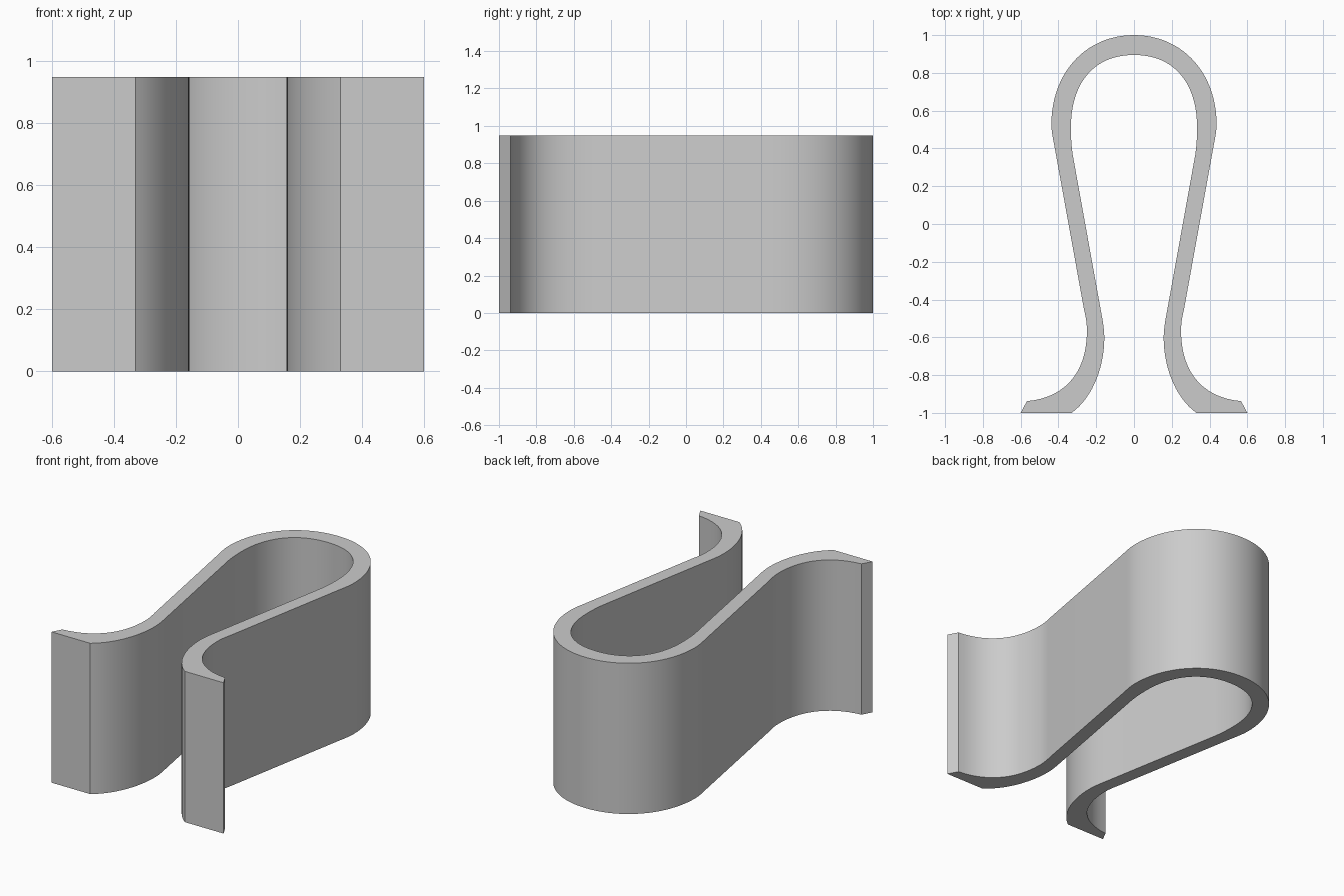
import bpy
import bmesh
import math
from mathutils import Vector
from mathutils.geometry import interpolate_bezier

HEIGHT = 0.95

cube = bpy.data.objects.get("Cube")
if cube:
    bpy.data.objects.remove(cube, do_unlink=True)

grey = bpy.data.materials.new("plain grey")
grey.use_nodes = True
colour = (0.6, 0.6, 0.6, 1)
grey.diffuse_color = colour
grey.node_tree.nodes["Principled BSDF"].inputs["Base Color"].default_value = colour


def bend(a, ha, hb, b, steps=16):
    """Points of one curved stretch, with its two handles."""
    return interpolate_bezier(*[Vector((*p, 0)) for p in (a, ha, hb, b)], steps)


# Left half of the band: outer face from the back loop down to the foot
outer = (bend((0, 1), (0.255, 1), (0.437, 0.8), (0.437, 0.53), 24)
         + bend((0.437, 0.53), (0.437, 0.48), (0.426, 0.44), (0.418, 0.395), 6)
         + bend((0.265, -0.45), (0.256, -0.49), (0.249, -0.52), (0.249, -0.565), 6)
         + bend((0.249, -0.565), (0.249, -0.78), (0.36, -0.92), (0.567, -0.938)))

# Flat foot, then the inner face back up to the loop
inner = (bend((0.33, -1), (0.22, -0.92), (0.157, -0.76), (0.157, -0.6))
         + bend((0.157, -0.6), (0.157, -0.55), (0.168, -0.5), (0.177, -0.45), 6)
         + bend((0.325, 0.37), (0.33, 0.41), (0.334, 0.45), (0.334, 0.51), 6)
         + bend((0.334, 0.51), (0.334, 0.75), (0.21, 0.895), (0, 0.895), 24))

half = []
for p in outer + [Vector((0.6, -1, 0))] + inner:
    if not half or (p - half[-1]).length > 0.0001:
        half.append(p)

# Extrude the half outline; the open seam at x = 0 is closed by the mirror
bm = bmesh.new()
face = bm.faces.new([bm.verts.new(p) for p in half])
face.normal_update()
result = bmesh.ops.extrude_face_region(bm, geom=[face], use_keep_orig=True)
top = [v for v in result["geom"] if isinstance(v, bmesh.types.BMVert)]
bmesh.ops.translate(bm, verts=top, vec=(0, 0, HEIGHT))
seam = [f for f in bm.faces if all(abs(v.co.x) < 0.0001 for v in f.verts)]
bmesh.ops.delete(bm, geom=seam, context="FACES_ONLY")
bmesh.ops.recalc_face_normals(bm, faces=bm.faces)
# An open shell can recalculate inside out, so check the top cap
bm.faces.ensure_lookup_table()
cap = max(bm.faces, key=lambda f: f.calc_center_median().z)
if cap.normal.z < 0:
    bmesh.ops.reverse_faces(bm, faces=bm.faces)

mesh = bpy.data.meshes.new("spring_clip")
bm.to_mesh(mesh)
bm.free()
mesh.materials.append(grey)
clip = bpy.data.objects.new("spring_clip", mesh)
bpy.context.collection.objects.link(clip)

mirror = clip.modifiers.new("mirror halves", "MIRROR")
mirror.use_clip = True

bpy.context.view_layer.objects.active = clip
clip.select_set(True)
bpy.ops.object.modifier_apply(modifier=mirror.name)
bpy.ops.object.shade_smooth_by_angle(angle=math.radians(25))
